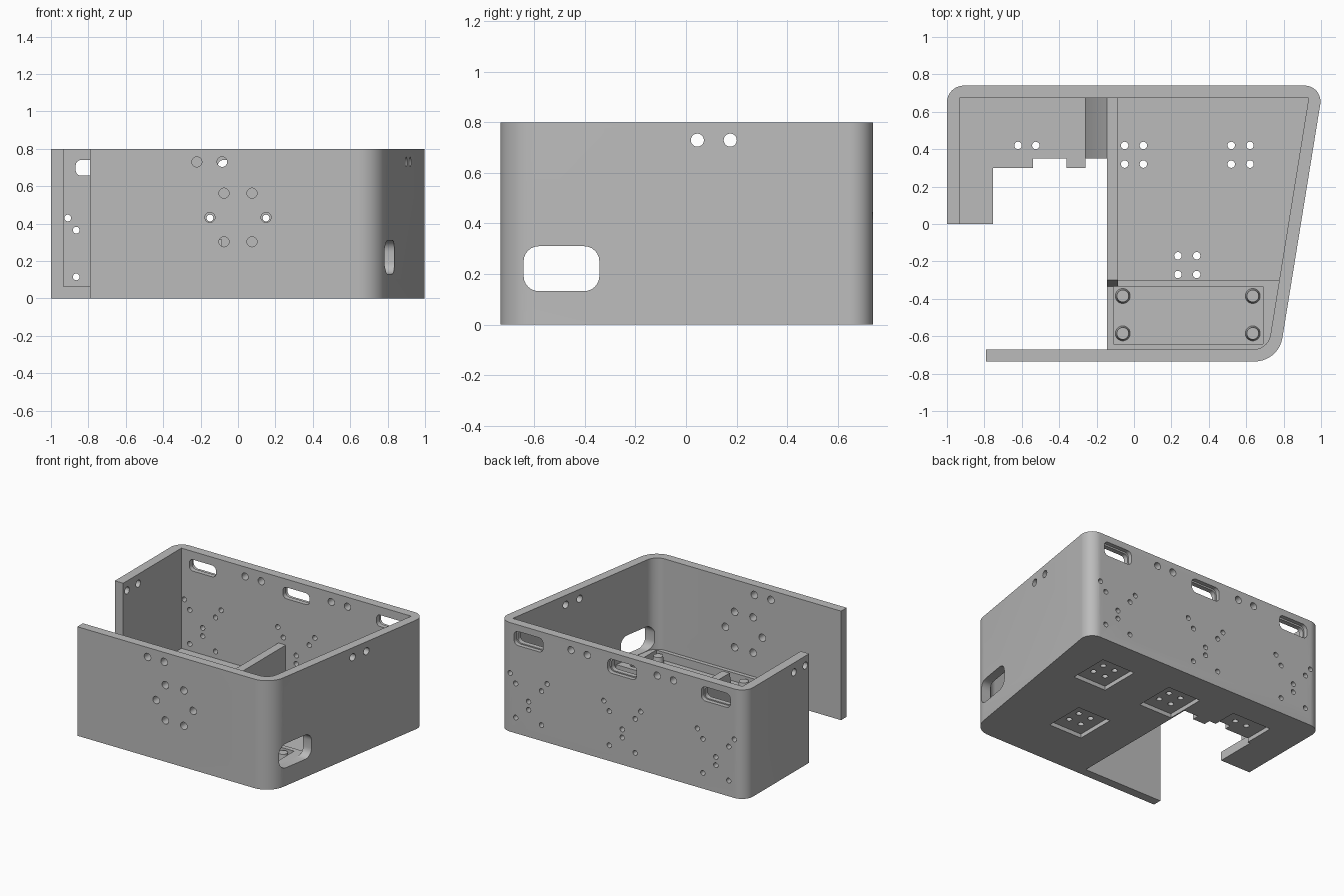
import bpy, bmesh, math
from mathutils import Vector

cube = bpy.data.objects.get("Cube")
if cube:
    bpy.data.objects.remove(cube)

gray = bpy.data.materials.new("plain gray")
gray.use_nodes = True
COLOR = (0.5, 0.5, 0.5, 1)
gray.diffuse_color = COLOR
gray.node_tree.nodes["Principled BSDF"].inputs["Base Color"].default_value = COLOR


def rounded(corners, steps=10):
    """Outline from (x, y, radius) corners, with arcs at rounded ones."""
    out = []
    n = len(corners)
    for i, (x, y, r) in enumerate(corners):
        p = Vector((x, y))
        if r == 0:
            out.append(p)
            continue
        a = (Vector(corners[i - 1][:2]) - p).normalized()
        b = (Vector(corners[(i + 1) % n][:2]) - p).normalized()
        half = a.angle(b) / 2
        center = p + (a + b).normalized() * (r / math.sin(half))
        start = p + a * (r / math.tan(half)) - center
        end = p + b * (r / math.tan(half)) - center
        sweep = math.pi - 2 * half
        for k in range(steps + 1):
            t = k / steps
            v = start * math.sin((1 - t) * sweep) + end * math.sin(t * sweep)
            out.append(center + v / math.sin(sweep))
    return out


def rect(u, v, hu, hv, r=0.0, steps=6):
    return rounded([(u - hu, v - hv, r), (u + hu, v - hv, r),
                    (u + hu, v + hv, r), (u - hu, v + hv, r)], steps)


def circle(u, v, r, n=20):
    return [(u + r * math.cos(k * math.tau / n), v + r * math.sin(k * math.tau / n))
            for k in range(n)]


AXES = {"x": lambda u, v, w: (w, u, v), "y": lambda u, v, w: (u, w, v),
        "z": lambda u, v, w: (u, v, w)}


def make(name, prisms):
    """One object from (outline, from, to, axis) prisms."""
    bm = bmesh.new()
    for pts, a, b, axis in prisms:
        low = [bm.verts.new(AXES[axis](p[0], p[1], a)) for p in pts]
        high = [bm.verts.new(AXES[axis](p[0], p[1], b)) for p in pts]
        bm.faces.new(low)
        bm.faces.new(high)
        for i in range(len(pts)):
            j = (i + 1) % len(pts)
            bm.faces.new((low[i], low[j], high[j], high[i]))
    bmesh.ops.recalc_face_normals(bm, faces=bm.faces)
    mesh = bpy.data.meshes.new(name)
    bm.to_mesh(mesh)
    bm.free()
    mesh.materials.append(gray)
    obj = bpy.data.objects.new(name, mesh)
    bpy.context.collection.objects.link(obj)
    return obj


def cut(obj, prisms):
    cutter = make("cutter", prisms)
    cutter.hide_render = True
    mod = obj.modifiers.new("cut", "BOOLEAN")
    mod.operation, mod.solver, mod.object = "DIFFERENCE", "EXACT", cutter
    bpy.context.view_layer.update()
    graph = bpy.context.evaluated_depsgraph_get()
    mesh = bpy.data.meshes.new_from_object(obj.evaluated_get(graph))
    obj.modifiers.clear()
    obj.data = mesh
    bpy.data.objects.remove(cutter)


FLOOR, TOP, DECK = 0.065, 0.8, 0.13

# Box shell with a slanted side wall
outer = rounded([(-1, -0.735, 0), (0.773, -0.735, 0.15), (1.012, 0.74, 0.085), (-1, 0.74, 0.09)])
inner = rounded([(-0.932, -0.67, 0), (0.717, -0.67, 0.09), (0.934, 0.675, 0), (-0.932, 0.675, 0)])
shell = make("box_shell", [(outer, 0, TOP, "z")])
cut(shell, [(inner, FLOOR, 1, "z")])

# Open front corner with a stepped floor edge
opening = [(-0.145, -0.67), (-0.145, 0.35), (-0.26, 0.35), (-0.26, 0.3), (-0.36, 0.3),
           (-0.36, 0.35), (-0.54, 0.35), (-0.54, 0.3), (-0.755, 0.3), (-0.755, 0),
           (-1.1, 0), (-1.1, -0.8), (-0.79, -0.8), (-0.79, -0.67)]
cut(shell, [(opening, -0.1, 1, "z")])

# Pockets under the floor, then their screw holes
mounts = [(0, 0.37), (0.57, 0.37), (0.285, -0.22)]
pockets = [(rect(x, y, 0.135, 0.15), -0.1, 0.03, "z") for x, y in mounts]
pockets.append((rect(-0.575, 0.4, 0.16, 0.13), -0.1, 0.03, "z"))
cut(shell, pockets)
screws = [(x + i, y + j) for x, y in mounts for i in (-0.05, 0.05) for j in (-0.05, 0.05)]
screws += [(-0.62, 0.42), (-0.525, 0.42)]
cut(shell, [(circle(x, y, 0.02), -0.1, 0.1, "z") for x, y in screws])

# Back wall slots, outer rims and mounting holes
bays = (-0.76, 0, 0.76)
cut(shell, [(rect(x, 0.7, 0.118, 0.052, 0.035), 0.71, 0.8, "y") for x in bays])
holes = [(rect(x, 0.698, 0.108, 0.042, 0.03), 0.6, 0.8, "y") for x in bays]
pattern = [(s * x, z) for s in (-1, 1) for x, z in ((0.15, 0.43), (0.105, 0.365), (0.105, 0.115))]
pattern += [(0, 0.26), (0, 0.2)]
holes += [(circle(b + x, z, 0.018), 0.6, 0.8, "y") for b in bays for x, z in pattern]
holes += [(circle(s * 0.35 + d, 0.73, 0.026), 0.6, 0.8, "y")
          for s in (-1, 1) for d in (-0.066, 0.066)]

# Front wall ring of holes and top pair
ring = [(0.15 * math.cos(k * math.pi / 3), 0.433 + 0.15 * math.sin(k * math.pi / 3))
        for k in range(6)]
ring += [(-0.22, 0.73), (-0.085, 0.73)]
holes += [(circle(x, z, 0.027), -0.8, -0.6, "y") for x, z in ring]

# Side wall pairs and the large rounded side window
holes += [(circle(y, 0.73, 0.026), a, b, "x")
          for y in (0.045, 0.175) for a, b in ((-1.1, -0.85), (0.75, 1.1))]
holes.append((rect(-0.493, 0.221, 0.15, 0.089, 0.06), 0.67, 1.0, "x"))
cut(shell, holes)

# Raised deck with a recessed tray
deck = make("tray_deck", [([(-0.145, -0.3), (0.79, -0.3), (0.74, -0.61), (0.68, -0.685),
                            (-0.145, -0.685)], 0.03, DECK, "z")])
cut(deck, [(rect(0.29, -0.488, 0.4, 0.153), FLOOR + 0.005, 0.3, "z")])

# Partition wall with a sloped front end
partition = make("partition", [([(0.69, 0.03), (0.69, 0.315), (-0.3, 0.315),
                                 (-0.335, DECK), (-0.335, 0.03)], -0.145, -0.085, "x")])

# Ramp beside the partition
ramp = make("ramp", [([(-0.26, 0.03), (-0.26, FLOOR), (-0.145, 0.315), (-0.14, 0.315),
                       (-0.14, 0.03)], 0.35, 0.69, "y")])

# Tapered posts in the tray
parts = [shell, deck, partition, ramp]
for x in (-0.06, 0.635):
    for y in (-0.385, -0.585):
        bpy.ops.mesh.primitive_cone_add(vertices=24, radius1=0.043, radius2=0.032,
                                        depth=0.075, location=(x, y, 0.0875))
        post = bpy.context.object
        post.name = "tray_post"
        post.data.materials.append(gray)
        parts.append(post)

bpy.ops.object.select_all(action="DESELECT")
for obj in parts:
    obj.select_set(True)
bpy.context.view_layer.objects.active = shell
bpy.ops.object.shade_smooth_by_angle(angle=math.radians(30))
